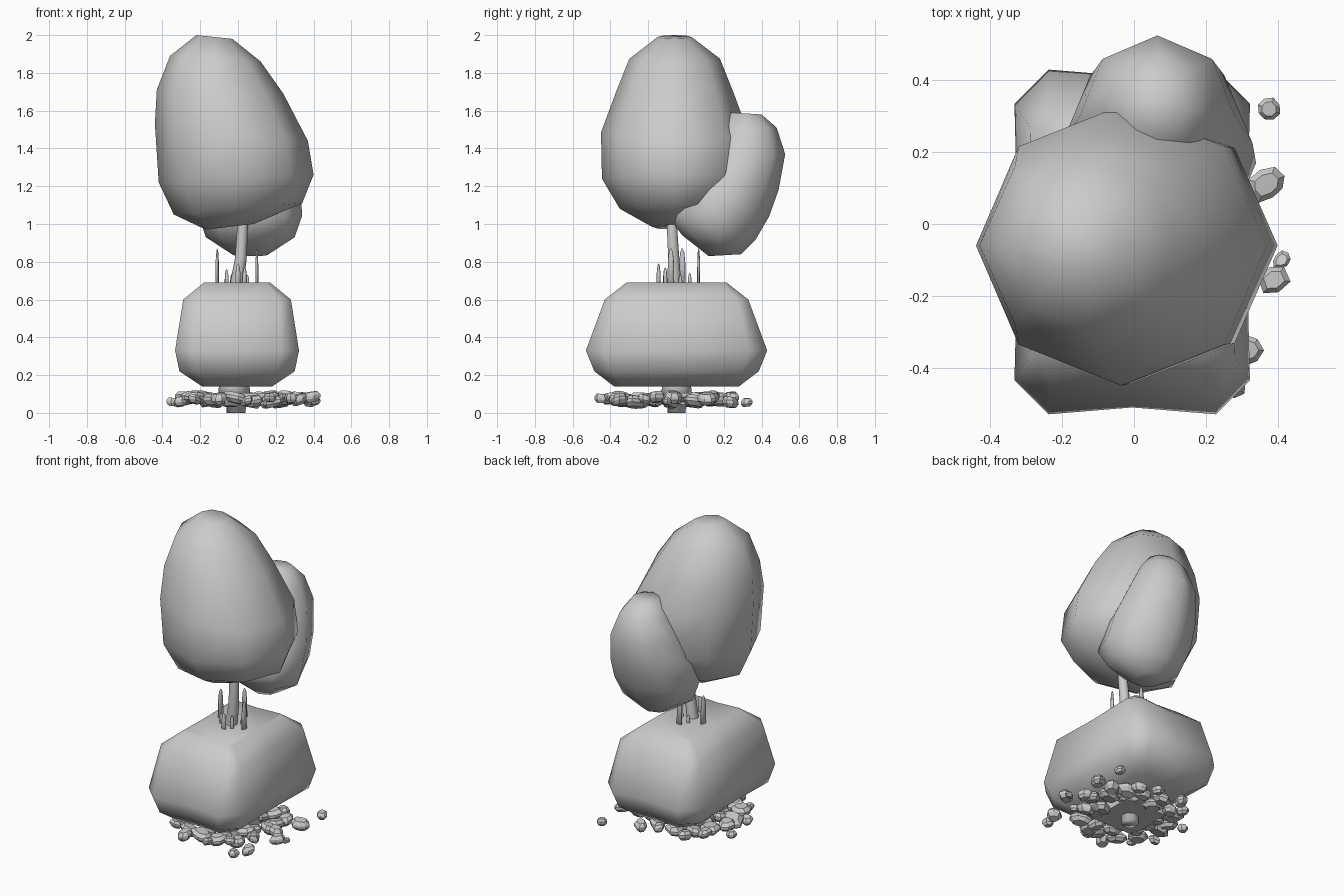
import bpy, bmesh, math, random
from mathutils import Vector

if "Cube" in bpy.data.objects:
    bpy.data.objects.remove(bpy.data.objects["Cube"])

random.seed(4)


def add(bm, name, smooth):
    bmesh.ops.recalc_face_normals(bm, faces=bm.faces)
    for f in bm.faces:
        f.smooth = smooth
    me = bpy.data.meshes.new(name)
    bm.to_mesh(me)
    bm.free()
    ob = bpy.data.objects.new(name, me)
    bpy.context.collection.objects.link(ob)
    return ob


def skin(bm, rings):
    """Join equal rings of points with quads and cap both ends."""
    vs = [[bm.verts.new(p) for p in r] for r in rings]
    n = len(vs[0])
    for a, b in zip(vs, vs[1:]):
        for i in range(n):
            bm.faces.new((a[i], a[(i + 1) % n], b[(i + 1) % n], b[i]))
    bm.faces.new(vs[0][::-1])
    bm.faces.new(vs[-1])


def loft(name, rings, smooth=True):
    bm = bmesh.new()
    skin(bm, rings)
    return add(bm, name, smooth)


def crown(name, rows, centre, along_y=False):
    """Rows: (low side, z, high side, z, half width across)."""
    rings = []
    for a, za, b, zb, w in rows:
        ring = []
        for k in range(8):
            c, s = math.cos(k * math.pi / 4), math.sin(k * math.pi / 4)
            u = (a + b) / 2 + c * (b - a) / 2
            z = (za + zb) / 2 + c * (zb - za) / 2
            v = centre + s * w
            ring.append((v, u, z) if along_y else (u, v, z))
        rings.append(ring)
    return loft(name, rings)


# Large leaning crown
crown("large_crown", [
    (-.17, .97, .08, 1.0, .12), (-.34, 1.05, .34, 1.11, .29),
    (-.42, 1.22, .40, 1.26, .385), (-.44, 1.53, .37, 1.44, .39),
    (-.43, 1.71, .24, 1.69, .31), (-.36, 1.89, .12, 1.86, .24),
    (-.22, 2.0, -.03, 1.98, .09)], -.06)

# Small crown behind
crown("small_crown", [
    (.12, .83, .29, .84, .09), (-.02, .94, .37, .92, .235),
    (-.10, 1.05, .44, 1.04, .275), (-.04, 1.18, .49, 1.18, .265),
    (.08, 1.33, .525, 1.37, .215), (.16, 1.48, .48, 1.51, .15),
    (.24, 1.59, .40, 1.58, .08)], .065, True)

# Lower boxy bush: chamfered rectangles with slightly pinched sides
rings = []
for z, hx, hy, c in [(.14, .185, .33, .05), (.22, .305, .435, .09), (.33, .328, .48, .095),
                     (.60, .285, .38, .06), (.69, .175, .265, .02)]:
    quarter = [(hx * .97, 0), (hx, hy - c), (hx - c, hy), (0, hy * .96)]
    loop = quarter[:3] + [quarter[3]]
    loop += [(-x, y) for x, y in quarter[2:0:-1]]
    loop += [(-x, -y) for x, y in quarter]
    loop += [(x, -y) for x, y in quarter[2:0:-1]]
    rings.append([(x - .005, y - .05, z) for x, y in loop])
loft("bush", rings)

# Bent trunk with flared foot
path = [(-.01, -.05, 0, .05), (-.01, -.05, .09, .055), (-.02, -.05, .10, .085), (-.02, -.05, .15, .08),
        (-.01, -.055, .3, .05), (-.005, -.06, .69, .036), (.015, -.065, .82, .031),
        (.025, -.075, 1.0, .028), (.0, -.07, 1.15, .024)]
loft("trunk", [[(x + r * math.cos(k * math.pi / 5), y + r * math.sin(k * math.pi / 5), z)
                for k in range(10)] for x, y, z, r in path])

# Pointed shoots around the trunk
base = Vector((-.005, -.055))
bm = bmesh.new()
for x, y, top, wide in [(-.11, -.02, .87, .02), (.1, -.08, .87, .02), (0, .067, .87, .02),
                        (-.06, -.085, .76, .015), (.0, -.145, .79, .016), (.035, -.11, .77, .014),
                        (.05, -.03, .73, .012), (-.03, .02, .74, .013)]:
    out = (Vector((x, y)) - base).normalized()
    side = Vector((-out.y, out.x))
    thin = .008 if top > .8 else .011
    rows = []
    for t, s in [(0, 1.1), (.75, .9), (.93, .6), (1, .15)]:
        z = .6 + (top - .6) * t
        ring = []
        for k in range(6):
            a = k * math.pi / 3
            p = Vector((x, y)) + out * thin * s * math.cos(a) + side * wide * s * math.sin(a)
            ring.append((p.x, p.y, z))
        rows.append(ring)
    skin(bm, rows)
add(bm, "shoots", True)

# Square soil slab
bpy.ops.mesh.primitive_cube_add(size=1, location=(-.01, -.05, .075))
slab = bpy.context.object
slab.name = "soil_slab"
slab.scale = (.3, .3, .06)

# Flat faceted stones
bm = bmesh.new()


def stone(x, y, r):
    n = random.choice((6, 7, 8))
    z, h = random.uniform(.055, .085), min(.028, r * .6)
    spin, stretch = random.uniform(0, 6.28), random.uniform(.75, 1)
    wob = [random.uniform(.85, 1.1) for _ in range(n)]
    tx, ty = random.uniform(-.25, .25), random.uniform(-.25, .25)
    rows = []
    for dz, s in [(-1, .65), (-.3, 1), (.3, 1), (1, .65)]:
        ring = []
        for k in range(n):
            a = k * 2 * math.pi / n
            u, v = r * s * wob[k] * math.cos(a), r * s * wob[k] * stretch * math.sin(a)
            dx = u * math.cos(spin) - v * math.sin(spin)
            dy = u * math.sin(spin) + v * math.cos(spin)
            ring.append((x + dx, y + dy, z + dz * h + dx * tx + dy * ty))
        rows.append(ring)
    skin(bm, rows)


for count, radius, size in [(10, .19, .06), (15, .27, .06), (13, .335, .045)]:
    for i in range(count):
        a = (i + random.uniform(-.25, .25)) * 2 * math.pi / count
        r = radius * random.uniform(.93, 1.05)
        stone(r * math.cos(a) - .01, r * math.sin(a) - .07, size * random.uniform(.75, 1.15))
for x, y, r in [(.375, .32, .036), (.37, .11, .055), (.39, -.155, .045),
                (.41, -.10, .028), (.32, -.35, .045), (.28, -.45, .04)]:
    stone(x, y, r)
add(bm, "stones", False)
